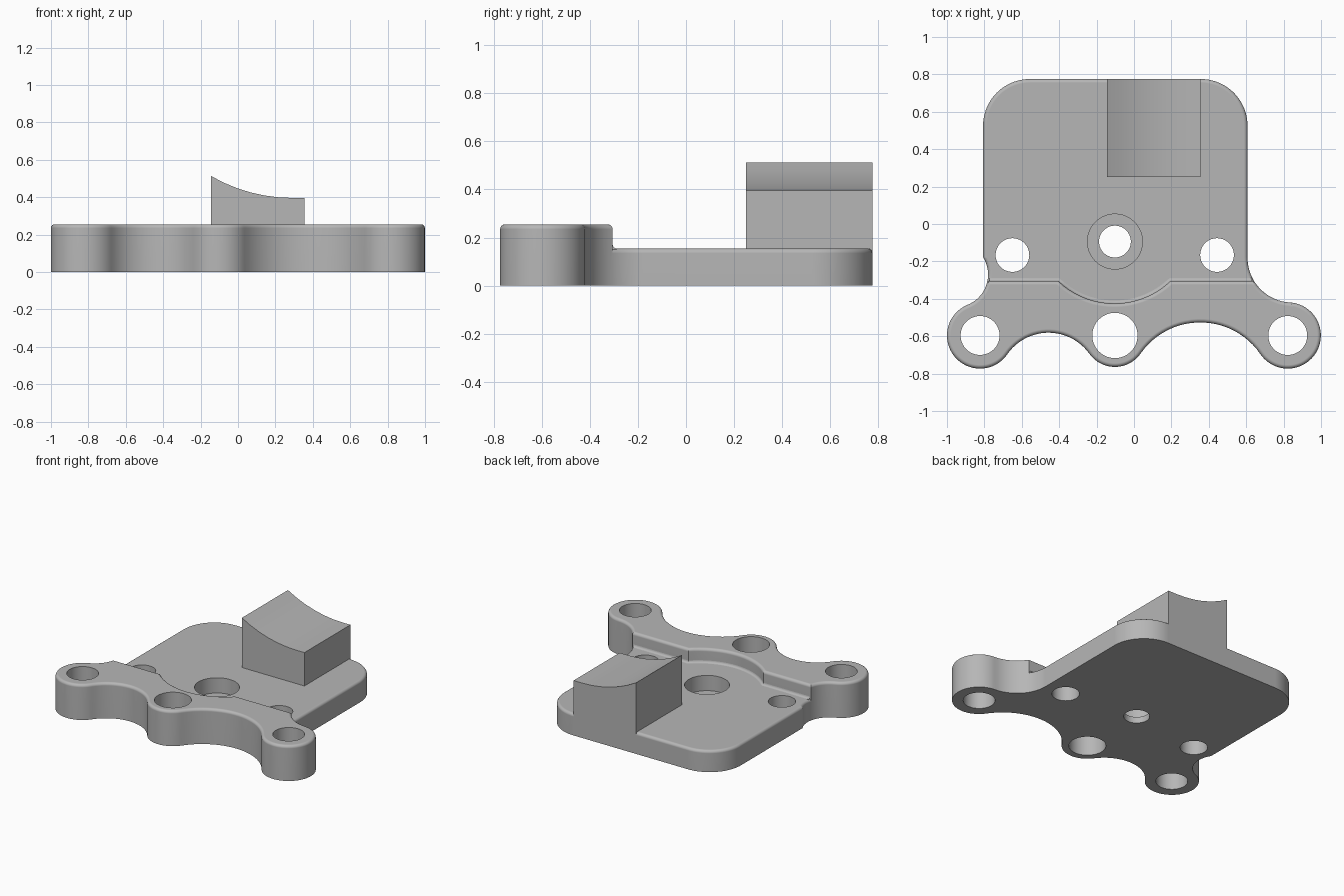
import bpy
import bmesh
from math import atan2, asin, cos, sin, pi, tau, hypot, sqrt
from mathutils import Matrix, Vector

cube = bpy.data.objects.get("Cube")
if cube:
    bpy.data.objects.remove(cube, do_unlink=True)

PLATE_H, RIM_H, WALL, BACK = 0.155, 0.255, -0.305, 0.775
ROUND, COVE = 0.02, 0.016

grey = bpy.data.materials.new("plain_grey")
grey.use_nodes = True
grey.diffuse_color = (0.47, 0.47, 0.47, 1)
grey.node_tree.nodes["Principled BSDF"].inputs["Base Color"].default_value = grey.diffuse_color


def arc(c, r, a0, sweep):
    """Points along an arc, in radians."""
    n = max(3, int(abs(sweep) * 12))
    return [(c[0] + r * cos(a0 + sweep * i / n), c[1] + r * sin(a0 + sweep * i / n))
            for i in range(n + 1)]


def heading(a, b):
    return atan2(b[1] - a[1], b[0] - a[0])


def valley(a, ra, b, rb, r):
    """Centre of the circle of radius r below and touching circles a and b."""
    d = hypot(b[0] - a[0], b[1] - a[1])
    x = ((ra + r) ** 2 - (rb + r) ** 2 + d * d) / (2 * d)
    h = sqrt((ra + r) ** 2 - x * x)
    ux, uy = (b[0] - a[0]) / d, (b[1] - a[1]) / d
    return (a[0] + ux * x + uy * h, a[1] + uy * x - ux * h)


def chain(circles, start, end):
    """Outline through touching circles; turn is 1 for bulges, -1 for hollows."""
    pts = []
    for i, (c, r, turn) in enumerate(circles):
        a0 = start if i == 0 else heading(c, circles[i - 1][0])
        a1 = end if i == len(circles) - 1 else heading(c, circles[i + 1][0])
        pts += arc(c, r, a0, turn * ((turn * (a1 - a0)) % tau))
    return pts


def add_object(name, bm):
    bmesh.ops.recalc_face_normals(bm, faces=bm.faces[:])
    mesh = bpy.data.meshes.new(name)
    bm.to_mesh(mesh)
    bm.free()
    mesh.materials.append(grey)
    ob = bpy.data.objects.new(name, mesh)
    bpy.context.collection.objects.link(ob)
    return ob


def slab(name, pts, depth, rounding=0, matrix=None):
    """Extrude an outline upward and round its top edge."""
    bm = bmesh.new()
    clean = [p for i, p in enumerate(pts) if hypot(p[0] - pts[i - 1][0], p[1] - pts[i - 1][1]) > 1e-4]
    face = bm.faces.new([bm.verts.new((x, y, 0)) for x, y in clean])
    new = bmesh.ops.extrude_face_region(bm, geom=[face])["geom"]
    top = [v for v in new if isinstance(v, bmesh.types.BMVert)]
    bmesh.ops.translate(bm, verts=top, vec=(0, 0, depth))
    bmesh.ops.recalc_face_normals(bm, faces=bm.faces[:])
    if rounding:
        edges = [e for e in bm.edges if all(v.co.z > depth - 1e-4 for v in e.verts)]
        bmesh.ops.bevel(bm, geom=edges, offset=rounding, offset_type='OFFSET', segments=4,
                        profile=0.5, affect='EDGES', clamp_overlap=False)
    if matrix:
        bm.transform(matrix)
    return add_object(name, bm)


def select(ob):
    bpy.ops.object.select_all(action='DESELECT')
    ob.select_set(True)
    bpy.context.view_layer.objects.active = ob


def combine(ob, other, operation):
    select(ob)
    mod = ob.modifiers.new("combine", 'BOOLEAN')
    mod.operation, mod.object, mod.solver = operation, other, 'EXACT'
    bpy.ops.object.modifier_apply(modifier=mod.name)
    bpy.data.objects.remove(other, do_unlink=True)


def smooth(ob):
    select(ob)
    bpy.ops.object.shade_smooth_by_angle(angle=pi / 6)
    mod = ob.modifiers.new("flat_face_normals", 'WEIGHTED_NORMAL')
    mod.keep_sharp = True


# Circles that shape the front outline
ear_l, ear_r, lobe = (-0.823, -0.596), (0.822, -0.596), (-0.102, -0.596)
ear_rad, lobe_rad, gap_l_rad, gap_r_rad = 0.177, 0.168, 0.268, 0.389
gap_l = valley(ear_l, ear_rad, lobe, lobe_rad, gap_l_rad)
gap_r = valley(lobe, lobe_rad, ear_r, ear_rad, gap_r_rad)
neck_l, neck_r, neck_r_rad = (-0.955, -0.27), (0.847, -0.18), 0.24
neck_l_rad = hypot(neck_l[0] - ear_l[0], neck_l[1] - ear_l[1]) - ear_rad
left_end = asin((WALL - neck_l[1]) / neck_l_rad)
right_end = pi - asin((WALL - neck_r[1]) / neck_r_rad)

# Raised front rim with a curved recess in its back wall
front = chain([(neck_l, neck_l_rad, -1), (ear_l, ear_rad, 1), (gap_l, gap_l_rad, -1),
               (lobe, lobe_rad, 1), (gap_r, gap_r_rad, -1), (ear_r, ear_rad, 1),
               (neck_r, neck_r_rad, -1)], left_end, right_end)
recess, recess_rad = (-0.105, 0.01), 0.435
tilt = asin((WALL - recess[1]) / recess_rad)
back_wall = arc(recess, recess_rad, tilt, -pi - 2 * tilt)
body = slab("bracket_body", front + back_wall, RIM_H, ROUND)

# Lower plate with two rounded back corners; its front end is buried in the rim
side_l, side_r, corner = -0.807, 0.607, 0.25
kink = pi / 2 - asin((side_l - neck_l[0]) / neck_l_rad)
plate = arc(neck_l, neck_l_rad, kink, left_end - kink)
plate += [(-0.76, -0.4), (-0.5, -0.5), (0.3, -0.48), (0.68, -0.4)]
plate += arc(neck_r, neck_r_rad, right_end, pi - right_end)
plate += arc((side_r - corner, BACK - corner), corner, 0, pi / 2)
plate += arc((side_l + corner, BACK - corner), corner, pi / 2, pi / 2)
combine(body, slab("lower_plate", plate, PLATE_H, ROUND), 'UNION')

# Saddle block with a hollow top, flush with the back edge
x0, x1, low, sink = -0.144, 0.355, 0.396, 0.1
hollow = (0.29, low + 0.863)
reach = asin((hollow[0] - x0) / 0.863)
profile = [(x0, sink), (x1, sink), (x1, low)] + arc(hollow, 0.863, -pi / 2, -reach)
turn = Matrix.Translation((0, BACK, 0)) @ Matrix.Rotation(pi / 2, 4, 'X')
combine(body, slab("saddle_block", profile, BACK - 0.25, 0, turn), 'UNION')

# Through holes and the counterbore: centre, radius, floor height
bore = (-0.102, -0.094)
for centre, radius, floor in [(ear_l, 0.104, -0.1), (ear_r, 0.104, -0.1), (lobe, 0.121, -0.1),
                              ((-0.65, -0.166), 0.09, -0.1), ((0.444, -0.166), 0.09, -0.1),
                              (bore, 0.147, 0.045), (bore, 0.085, -0.1)]:
    ring = arc(centre, radius, 0, tau)[:-1]
    cutter = slab("hole_cutter", ring, 0.5, 0, Matrix.Translation((0, 0, floor)))
    combine(body, cutter, 'DIFFERENCE')
smooth(body)

# Cove fillet along the foot of the rim's back wall
path = [Vector(p) for p in
        [(front[-1][0] - 0.01, WALL)] + back_wall + [(front[0][0] + 0.01, WALL)]]
section = [(-0.004, COVE), (-0.004, -0.004), (COVE, -0.004)]
section += [(COVE - COVE * sin(t * pi / 8), COVE - COVE * cos(t * pi / 8)) for t in range(5)]
bm = bmesh.new()
rows = []
for i, p in enumerate(path):
    ahead = (path[min(i + 1, len(path) - 1)] - p).normalized()
    behind = (p - path[max(i - 1, 0)]).normalized()
    d = (ahead + behind).normalized()
    rows.append([bm.verts.new((p.x + d.y * u, p.y - d.x * u, PLATE_H + v)) for u, v in section])
for a, b in zip(rows, rows[1:]):
    for j in range(len(section)):
        bm.faces.new((a[j - 1], a[j], b[j], b[j - 1]))
bm.faces.new(rows[0])
bm.faces.new(rows[-1])
smooth(add_object("step_fillet", bm))
